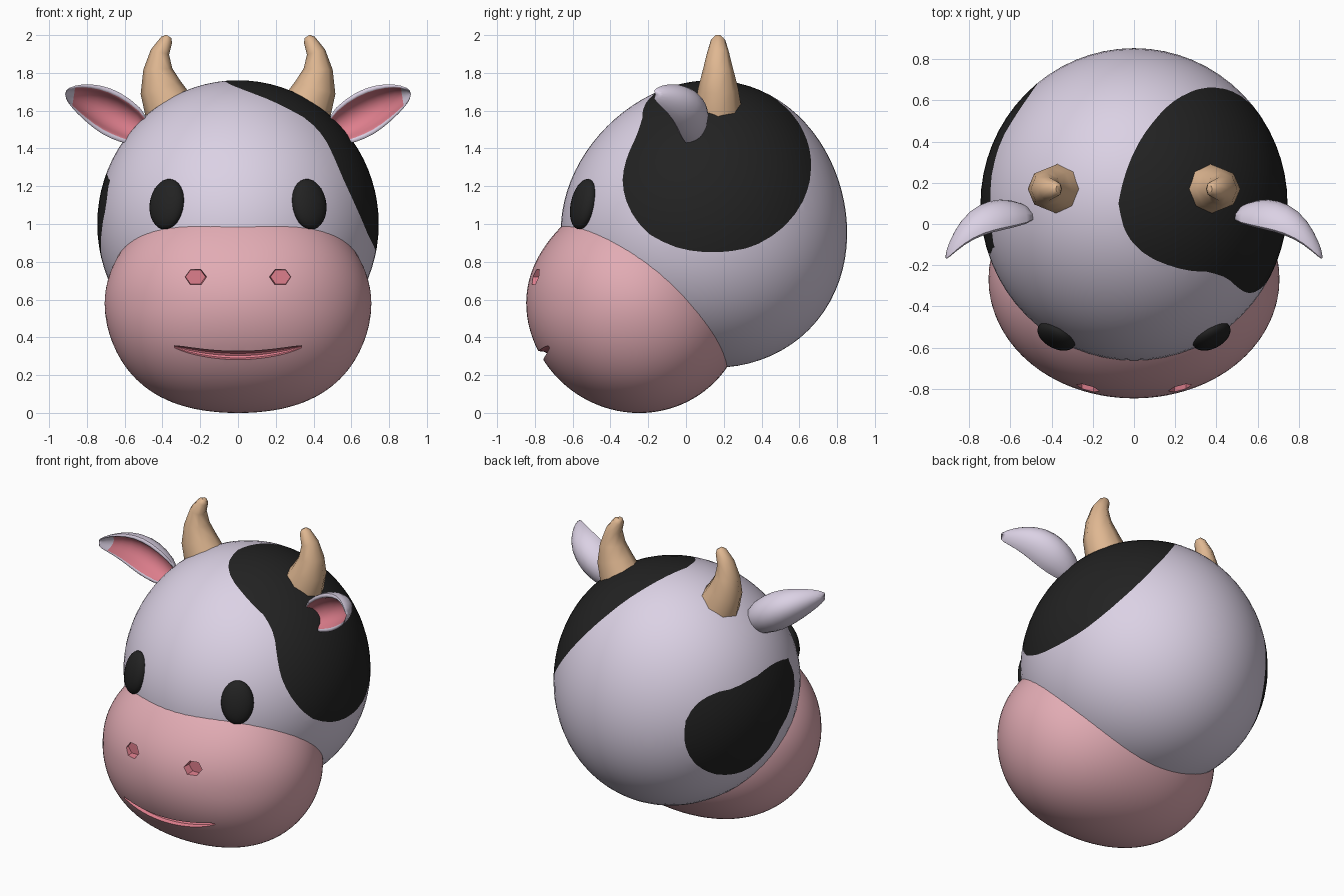
import bpy, bmesh, math
from mathutils import Vector, Matrix

if "Cube" in bpy.data.objects:
    bpy.data.objects.remove(bpy.data.objects["Cube"])


def material(name, r, g, b):
    m = bpy.data.materials.new(name)
    m.diffuse_color = (r, g, b, 1)
    m.use_nodes = True
    m.node_tree.nodes["Principled BSDF"].inputs["Base Color"].default_value = m.diffuse_color
    return m


HIDE = material("pale_lilac", 0.71, 0.64, 0.78)
BLACK = material("black", 0.016, 0.016, 0.016)
MUZZLE = material("soft_pink", 0.76, 0.41, 0.455)
ROSE = material("deep_rose", 0.73, 0.21, 0.265)
HORN = material("horn_tan", 0.74, 0.475, 0.285)


def shade(ob, angle):
    bpy.ops.object.select_all(action='DESELECT')
    ob.select_set(True)
    bpy.context.view_layer.objects.active = ob
    bpy.ops.object.shade_smooth_by_angle(angle=math.radians(angle))


def finish(name, bm, mats, angle=60):
    bmesh.ops.recalc_face_normals(bm, faces=bm.faces)
    me = bpy.data.meshes.new(name)
    bm.to_mesh(me)
    bm.free()
    for m in mats:
        me.materials.append(m)
    ob = bpy.data.objects.new(name, me)
    bpy.context.collection.objects.link(ob)
    shade(ob, angle)
    return ob


def ball(u, v, matrix):
    bm = bmesh.new()
    bmesh.ops.create_uvsphere(bm, u_segments=u, v_segments=v, radius=1, matrix=matrix)
    return bm


def loft(rings, index=lambda i, j: 0):
    """Skin closed rings of points, capping both ends."""
    bm = bmesh.new()
    vs = [[bm.verts.new(p) for p in ring] for ring in rings]
    n = len(vs[0])
    for i in range(len(vs) - 1):
        for j in range(n):
            k = (j + 1) % n
            f = bm.faces.new((vs[i][j], vs[i][k], vs[i + 1][k], vs[i + 1][j]))
            f.material_index = index(i, j)
    for end in (vs[0], vs[-1]):
        bm.faces.new(end).material_index = index(0, 0)
    return bm


# ---------- head with two cut-in patches ----------
HC = Vector((0, 0.095, 1.0))
HR = Vector((0.745, 0.757, 0.76))


def from_side(y, z):
    b, c = (y - HC.y) / HR.y, (z - HC.z) / HR.z
    return Vector((math.sqrt(max(0, 1 - b * b - c * c)), b, c))


def from_top(x, y):
    a, b = x / HR.x, (y - HC.y) / HR.y
    return Vector((a, b, math.sqrt(max(0, 1 - a * a - b * b))))


def from_back_left(u, v):
    w = math.sqrt(max(0, 0.57 - u * u - v * v))
    return (u * Vector((-0.816, -0.577, 0)) + v * Vector((0.244, -0.345, 0.906))
            + w * Vector((-0.523, 0.740, 0.423))).normalized()


patch_a = [from_side(*p) for p in [
    (-.34, 1.25), (-.30, 1.08), (-.20, .95), (-.03, .87), (.15, .85), (.35, .88),
    (.50, .97), (.62, 1.12), (.665, 1.3)]] + [from_top(*p) for p in [
    (.25, .63), (.10, .50), (-.02, .30), (-.075, .10), (-.04, -.05), (.05, -.15),
    (.20, -.215), (.35, -.235), (.43, -.25), (.485, -.285), (.53, -.325)]]
patch_b = [from_back_left(*p) for p in [
    (.68, .107), (.61, .085), (.54, .04), (.476, -.012), (.355, -.078), (.217, -.108),
    (.114, -.169), (.054, -.271), (.048, -.392), (.096, -.5), (.193, -.566),
    (.313, -.584), (.434, -.554), (.536, -.47), (.627, -.319), (.705, -.139), (.72, -.006)]]


def patch_rule(points):
    """Signed angle from a star-shaped outline on the unit sphere."""
    c = sum(points, Vector()).normalized()
    ax = c.orthogonal().normalized()
    ay = c.cross(ax)

    def polar(p):
        return math.atan2(p.dot(ay), p.dot(ax)), c.angle(p)
    pol = sorted(polar(p) for p in points)
    t = 2 * math.pi
    pol = [(pol[-1][0] - t, pol[-1][1])] + pol + [(pol[0][0] + t, pol[0][1])]

    def rule(p):
        a, r = polar(p)
        for (a0, r0), (a1, r1) in zip(pol, pol[1:]):
            if a0 <= a <= a1:
                return r - (r0 + (r1 - r0) * (a - a0) / max(a1 - a0, 1e-6))
        return r
    return rule


bm = ball(64, 40, Matrix())
for pts in (patch_a, patch_b):
    rule = patch_rule(pts)
    val = {v: rule(v.co) for v in bm.verts}
    cut = []
    for e in list(bm.edges):
        v0, v1 = e.verts
        f0, f1 = val[v0], val[v1]
        if f0 * f1 < 0 and max(abs(f0), abs(f1)) < 0.5:
            cut.append(bmesh.utils.edge_split(e, v0, f0 / (f0 - f1))[1])
    bmesh.ops.connect_verts(bm, verts=cut)
    for f in bm.faces:
        if rule(f.calc_center_median().normalized()) < 0:
            f.material_index = 1
for v in bm.verts:
    d = v.co.normalized()
    # fuller at the lower back, flatter at the brow
    v.co = HC + d * HR * (1 - 0.08 * d.y * d.z * (d.y - d.z) * 0.707)
finish("head", bm, [HIDE, BLACK])

# ---------- muzzle with carved mouth and nostrils ----------
tilt = Matrix.Rotation(-0.713, 3, 'X')
MC = Vector((0, -0.267, 0.578))
bm = ball(80, 48, Matrix())
for v in bm.verts:
    d = v.co.copy()
    p = tilt @ (d * Vector((0.706, 0.59, 0.57)))
    jowl = 0.18 * d.x ** 2 * (1 - d.x ** 2) * max(0, -(tilt @ d).z)
    v.co = MC + p * (1 + jowl - 0.04 * max(0, -d.y) ** 8)
muzzle = finish("muzzle", bm, [MUZZLE, ROSE], 40)


def muzzle_y(x, z):
    return MC.y - 0.58 * math.sqrt(1 - (x / 0.706) ** 2 - ((z - MC.z) / 0.58) ** 2)


def ellipse(n, c, rx, ry, ax, ay):
    return [c + ax * rx * math.cos(2 * math.pi * k / n) + ay * ry * math.sin(2 * math.pi * k / n)
            for k in range(n)]


X, Y, Z = Vector((1, 0, 0)), Vector((0, 1, 0)), Vector((0, 0, 1))
rings = []
for i in range(17):
    s = -1 + i / 8
    x, z = 0.335 * s, 0.303 + 0.047 * s * s
    w = max(0.15, math.sqrt(max(0, 1 - s * s)))
    rings.append(ellipse(12, Vector((x, muzzle_y(x, z), z)), 0.045 * w + 0.006,
                         0.021 * w + 0.003, Y, Z))
cutters = [finish("mouth_cutter", loft(rings, lambda i, j: 1), [MUZZLE, ROSE])]
for sx in (1, -1):
    y = muzzle_y(0.225, 0.72)
    rings = [ellipse(6, Vector((sx * 0.225, y + dy, 0.72)), 0.062 * k, 0.05 * k, X, Z)
             for dy, k in ((-0.08, 1.1), (0.035, 0.85))]
    cutters.append(finish("nostril_cutter", loft(rings, lambda i, j: 1), [MUZZLE, ROSE]))
for c in cutters:
    c.hide_render = True
    mod = muzzle.modifiers.new("carve", 'BOOLEAN')
    mod.operation, mod.object, mod.solver = 'DIFFERENCE', c, 'EXACT'
    bpy.context.view_layer.objects.active = muzzle
    bpy.ops.object.modifier_apply(modifier=mod.name)
    bpy.data.objects.remove(c)
shade(muzzle, 28)

# ---------- paired parts: eyes, horns, ears ----------
horn_path = [(.365, 1.62, .135), (.408, 1.72, .112), (.424, 1.82, .077), (.413, 1.91, .05),
             (.378, 1.975, .033), (.366, 1.993, .016)]
# ear stations: top x, z, bottom x, z, rim y, back y
ear_path = [(.45, 1.565, .53, 1.40, .02, .08), (.575, 1.68, .625, 1.425, -.02, .13),
            (.68, 1.735, .72, 1.46, -.04, .125), (.78, 1.75, .82, 1.545, -.075, .075),
            (.865, 1.74, .885, 1.615, -.135, -.03), (.92, 1.71, .915, 1.665, -.185, -.14)]
K = 7

for sx, side in ((1, "right"), (-1, "left")):
    # eye: flattened ellipsoid lying on the head
    pos = Vector((sx * 0.376, -0.543, 1.105))
    nrm = Vector((sx * 0.46, -0.86, 0.22)).normalized()
    right = Z.cross(nrm).normalized()
    up = nrm.cross(right)
    rot = Matrix((right, nrm, up)).transposed().to_4x4()
    finish("eye_" + side, ball(24, 16, Matrix.Translation(pos) @ rot
                               @ Matrix.Diagonal((0.1, 0.055, 0.136, 1))), [BLACK])

    # horn: eight-sided tapered sweep
    rings = []
    for i, (x, z, r) in enumerate(horn_path):
        a, b = horn_path[max(i - 1, 0)], horn_path[min(i + 1, len(horn_path) - 1)]
        across = Vector((b[1] - a[1], 0, a[0] - b[0])).normalized()
        across.x *= sx
        depth = r * 0.75 + min(0.022, r * 0.4)
        rings.append(ellipse(8, Vector((sx * x, 0.17, z)), r, depth, across, Y))
    finish("horn_" + side, loft(rings), [HORN], 50)

    # ear: cupped leaf with a rose lining
    rings = []
    for tx, tz, bx, bz, yr, yb in ear_path:
        mid = Vector((sx * (tx + bx) / 2, 0, (tz + bz) / 2))
        half = Vector((sx * (tx - bx) / 2, 0, (tz - bz) / 2))
        ring = []
        for size, depth, order in ((1, 1, range(K)), (0.72, 0.65, reversed(range(K)))):
            for k in order:
                a = math.pi * k / (K - 1)
                p = mid + half * size * math.cos(a)
                p.y = yr + (yb - yr) * depth * math.sin(a)
                ring.append(p)
        rings.append(ring)
    ear = finish("ear_" + side, loft(rings, lambda i, j: int(K <= j < 2 * K - 1 and i < 4)),
                 [HIDE, ROSE], 80)
    sub = ear.modifiers.new("soften", 'SUBSURF')
    sub.levels = sub.render_levels = 1
